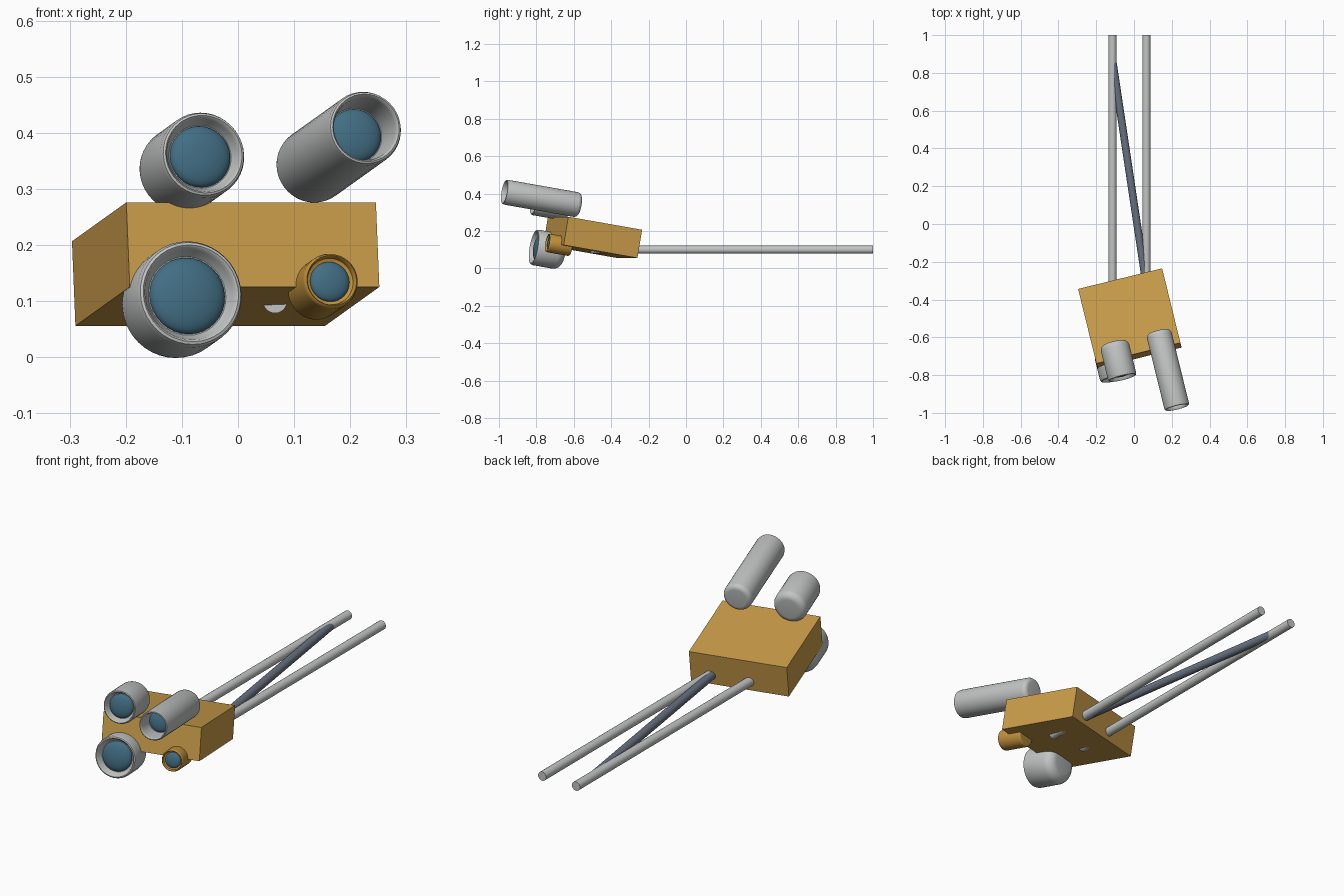
import bpy, bmesh, math
from mathutils import Vector, Matrix

cube = bpy.data.objects.get("Cube")
if cube:
    bpy.data.objects.remove(cube, do_unlink=True)


def material(name, rgb):
    m = bpy.data.materials.new(name)
    m.use_nodes = True
    m.diffuse_color = (*rgb, 1)
    m.node_tree.nodes["Principled BSDF"].inputs["Base Color"].default_value = (*rgb, 1)
    return m


ochre = material("ochre", (0.60, 0.34, 0.07))
gold = material("gold", (0.55, 0.29, 0.045))
grey = material("light_grey", (0.54, 0.56, 0.55))
slate = material("slate", (0.14, 0.17, 0.22))
glass = material("blue_glass", (0.055, 0.155, 0.23))

# Shared heading of the body and every scope: turned and tipped up
HEADING = (math.radians(-9.7), 0, math.radians(13.8))


def finish(name, bm, mat, location=(0, 0, 0), rotation=(0, 0, 0), smooth=True):
    bmesh.ops.recalc_face_normals(bm, faces=bm.faces)
    mesh = bpy.data.meshes.new(name)
    bm.to_mesh(mesh)
    bm.free()
    mesh.materials.append(mat)
    obj = bpy.data.objects.new(name, mesh)
    bpy.context.collection.objects.link(obj)
    obj.location, obj.rotation_euler = location, rotation
    if smooth:
        bpy.ops.object.select_all(action='DESELECT')
        obj.select_set(True)
        bpy.context.view_layer.objects.active = obj
        bpy.ops.object.shade_smooth_by_angle(angle=math.radians(40))
    return obj


def lathe(bm, profile, steps=40):
    """Turn (radius, depth) points around the local y axis."""
    verts = [bm.verts.new((r, y, 0)) for r, y in profile]
    edges = [bm.edges.new(pair) for pair in zip(verts, verts[1:])]
    bmesh.ops.spin(bm, geom=verts + edges, cent=(0, 0, 0), axis=(0, 1, 0),
                   angle=math.tau, steps=steps)
    bmesh.ops.remove_doubles(bm, verts=bm.verts, dist=0.0001)


def scope(name, mat, front, r, length, recess, bevel):
    # Hollow barrel with a rounded lip and a rounded back
    profile = [(0, recess), (0.74 * r, recess), (0.84 * r, 0.012),
               (0.87 * r, 0.003), (0.91 * r, 0), (0.96 * r, 0.002), (r, 0.012)]
    for i in range(7):
        a = math.radians(15 * i)
        profile.append((r - bevel + bevel * math.cos(a),
                        length - bevel + bevel * math.sin(a)))
    profile.append((0, length))
    bm = bmesh.new()
    lathe(bm, profile)
    barrel = finish(name + "_barrel", bm, mat, front, HEADING)

    # Domed lens inside the opening
    bm = bmesh.new()
    bmesh.ops.create_uvsphere(bm, u_segments=32, v_segments=16, radius=0.72 * r)
    bmesh.ops.rotate(bm, verts=bm.verts, matrix=Matrix.Rotation(math.pi / 2, 3, 'X'))
    bmesh.ops.scale(bm, verts=bm.verts, vec=(1, 0.35, 1))
    bmesh.ops.translate(bm, verts=bm.verts, vec=(0, recess, 0))
    finish(name + "_lens", bm, glass, front, HEADING)
    return barrel


def rod(name, mat, start, end, r):
    start, end = Vector(start), Vector(end)
    axis = end - start
    bm = bmesh.new()
    bmesh.ops.create_cone(bm, cap_ends=True, segments=24, radius1=r, radius2=r,
                          depth=axis.length)
    finish(name, bm, mat, (start + end) / 2,
           axis.to_track_quat('Z', 'Y').to_euler())


# Box body
bm = bmesh.new()
bmesh.ops.create_cube(bm, size=1)
bmesh.ops.scale(bm, verts=bm.verts, vec=(0.458, 0.412, 0.153))
finish("body", bm, ochre, (-0.022, -0.499, 0.166), HEADING, smooth=False)

# Scopes
scope("upper_right_scope", grey, (-0.061, -0.815, 0.362), 0.077, 0.195, 0.028, 0.03)
scope("upper_left_scope", grey, (0.228, -0.972, 0.409), 0.067, 0.42, 0.085, 0.022)
scope("lower_right_scope", grey, (-0.084, -0.815, 0.114), 0.096, 0.165, 0.028, 0.045)
scope("lower_left_scope", gold, (0.167, -0.741, 0.137), 0.05, 0.13, 0.015, 0.008)

# Rear rods and the brace crossing between them
for side, x in (("left", 0.066), ("right", -0.114)):
    rod(side + "_rod", grey, (x, -0.51, 0.1), (x, 1.0, 0.1), 0.0215)
rod("brace", slate, (0.066, -0.33, 0.1), (-0.114, 0.87, 0.1), 0.02)
